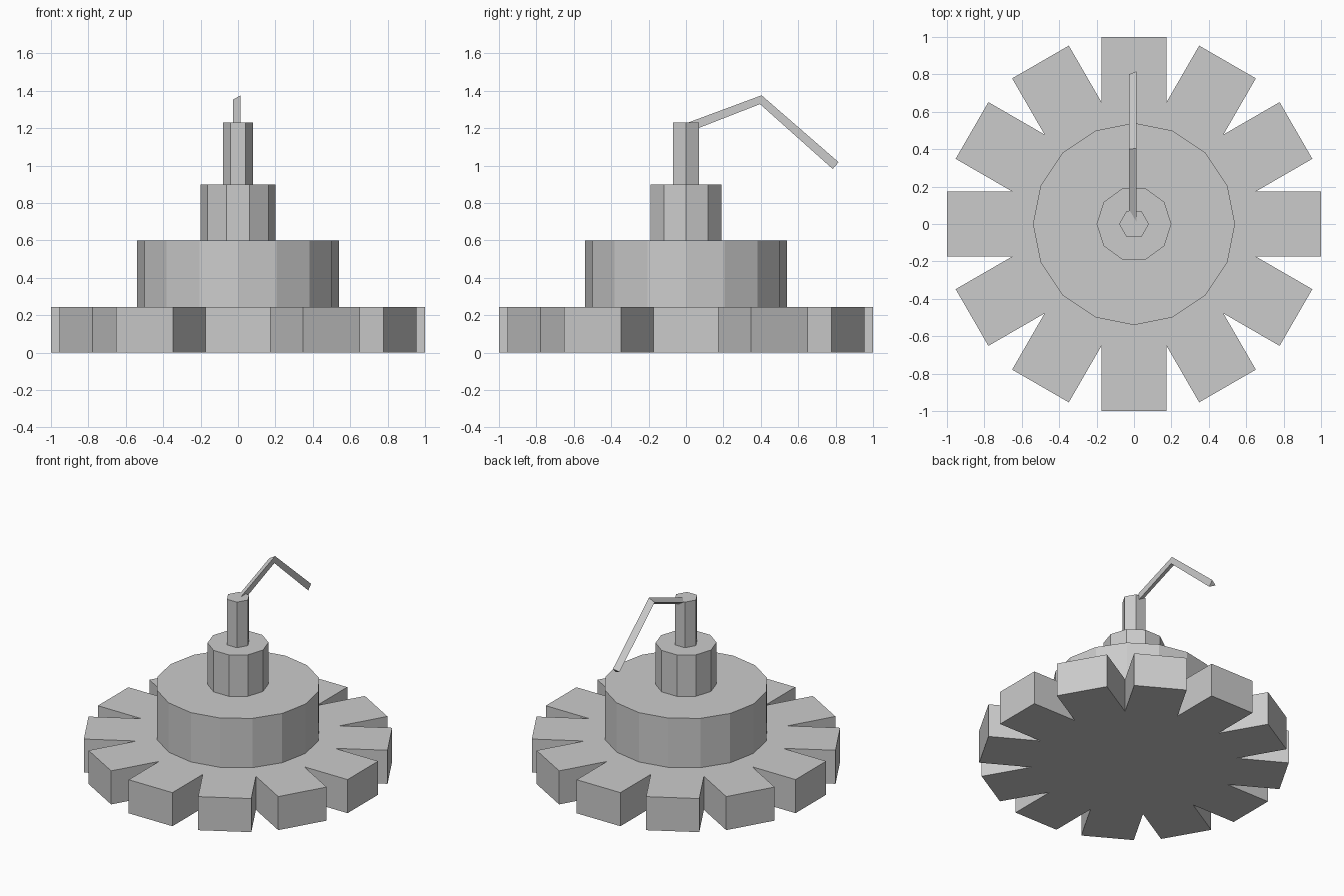
import bpy, bmesh, math
from mathutils import Matrix, Vector

if "Cube" in bpy.data.objects:
    bpy.data.objects.remove(bpy.data.objects["Cube"])


def make_object(name, bm):
    bmesh.ops.recalc_face_normals(bm, faces=bm.faces)
    mesh = bpy.data.meshes.new(name)
    bm.to_mesh(mesh)
    bm.free()
    obj = bpy.data.objects.new(name, mesh)
    bpy.context.collection.objects.link(obj)
    return obj


def loft(name, rings):
    """Skin a list of point rings and cap both ends."""
    bm = bmesh.new()
    loops = [[bm.verts.new(p) for p in ring] for ring in rings]
    n = len(loops[0])
    for a, b in zip(loops, loops[1:]):
        for i in range(n):
            j = (i + 1) % n
            bm.faces.new((a[i], a[j], b[j], b[i]))
    bm.faces.new(loops[0][::-1])
    bm.faces.new(loops[-1])
    return make_object(name, bm)


def prism(name, outline, z0, z1):
    return loft(name, [[(x, y, z) for x, y in outline] for z in (z0, z1)])


def polygon(sides, radius):
    return [(radius * math.cos(math.tau * i / sides),
             radius * math.sin(math.tau * i / sides)) for i in range(sides)]


# Toothed base: twelve straight teeth meeting in V notches
TEETH, HALF = 12, 0.175
notch = HALF / math.tan(math.pi / TEETH)
outline = []
for i in range(TEETH):
    turn = Matrix.Rotation(math.tau * i / TEETH, 2)
    for p in ((notch, -HALF), (1.0, -HALF), (1.0, HALF)):
        outline.append(tuple(turn @ Vector(p)))
prism("gear_base", outline, 0.0, 0.243)

# Stacked drums and post
for name, sides, radius, z0, z1 in (
        ("drum", 16, 0.54, 0.243, 0.6),
        ("collar", 10, 0.2, 0.6, 0.9),
        ("post", 6, 0.08, 0.9, 1.23)):
    prism(name, polygon(sides, radius), z0, z1)

# Bent triangular arm
path = [Vector((0, 0.0, 1.2)), Vector((0, 0.4, 1.352)), Vector((0, 0.8, 1.0))]
d1 = (path[1] - path[0]).normalized()
d2 = (path[2] - path[1]).normalized()
rings = []
for p, d in zip(path, (d1, (d1 + d2).normalized(), d2)):
    up = Vector((0, -d.z, d.y))
    rings.append([p + Vector((x, 0, 0)) + up * h
                  for x, h in ((0.014, 0.024), (-0.028, 0.0), (0.014, -0.024))])
loft("bent_arm", rings)
